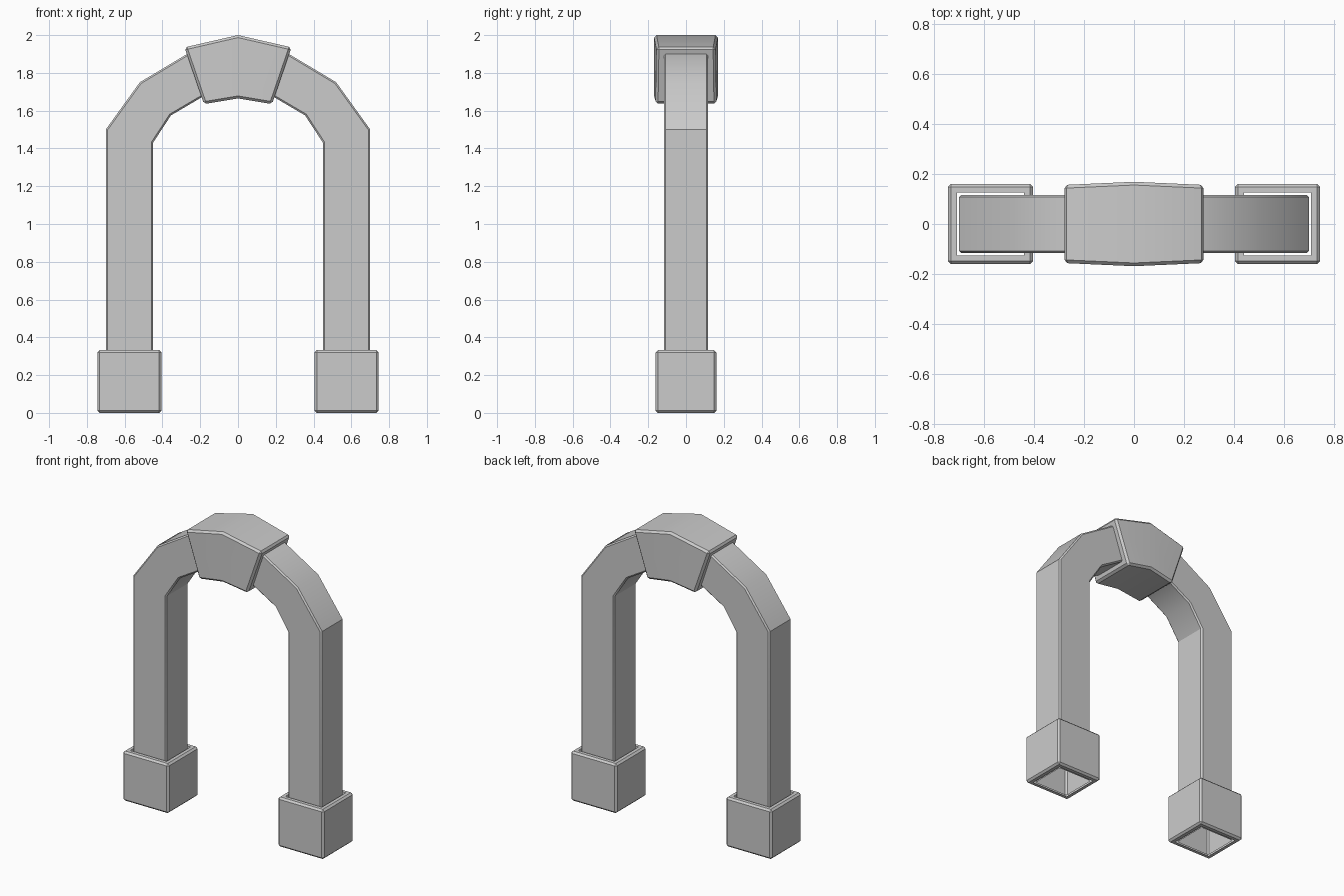
import bpy, bmesh, math
from mathutils import Matrix

if "Cube" in bpy.data.objects:
    bpy.data.objects.remove(bpy.data.objects["Cube"])


def finish(bm, name):
    # Smooth shading below 30 degrees, crisp edges above
    bmesh.ops.recalc_face_normals(bm, faces=bm.faces[:])
    for f in bm.faces:
        f.smooth = True
    for e in bm.edges:
        e.smooth = len(e.link_faces) == 2 and e.calc_face_angle() < math.radians(30)
    mesh = bpy.data.meshes.new(name)
    bm.to_mesh(mesh)
    bm.free()
    obj = bpy.data.objects.new(name, mesh)
    bpy.context.collection.objects.link(obj)
    return obj


def chamfer(bm, width, limit=50):
    bmesh.ops.recalc_face_normals(bm, faces=bm.faces[:])
    edges = [e for e in bm.edges
             if len(e.link_faces) == 2 and e.calc_face_angle() > math.radians(limit)]
    bmesh.ops.bevel(bm, geom=edges, offset=width, offset_type='OFFSET',
                    segments=1, profile=0.5, affect='EDGES')


def mirrored(half):
    # Half profile runs from the outside to x = 0
    return half + [(-x, z) for x, z in reversed(half[:-1])]


def band(name, outer, inner, depth, width, capped):
    # Solid band between two matching curves, depth(x) is half thickness
    bm = bmesh.new()
    rings = []
    for (ox, oz), (ix, iz) in zip(mirrored(outer), mirrored(inner)):
        rings.append([bm.verts.new(p) for p in (
            (ox, -depth(ox), oz), (ox, depth(ox), oz),
            (ix, depth(ix), iz), (ix, -depth(ix), iz))])
    for a, b in zip(rings, rings[1:]):
        for i in range(4):
            j = (i + 1) % 4
            bm.faces.new((a[i], a[j], b[j], b[i]))
    if capped:
        bm.faces.new(rings[0])
        bm.faces.new(rings[-1])
    chamfer(bm, width)
    return finish(bm, name)


# Arch with both legs, open at the bottom
band("arch",
     [(0.70, 0), (0.70, 1.50), (0.52, 1.75), (0.27, 1.90), (0, 1.97)],
     [(0.45, 0), (0.45, 1.43), (0.355, 1.575), (0.185, 1.675), (0, 1.71)],
     lambda x: 0.117, 0.009, False)

# Keystone, slightly thicker in the middle
band("keystone",
     [(0.283, 1.935), (0, 2.0)],
     [(0.18, 1.635), (0, 1.665)],
     lambda x: 0.169 - 0.045 * abs(x), 0.013, True)

# Foot blocks, opened where the legs pass through
for side, label in ((-1, "left"), (1, "right")):
    bm = bmesh.new()
    bmesh.ops.create_cube(bm, size=1, matrix=Matrix.Translation((side * 0.575, 0, 0.166))
                          @ Matrix.Diagonal((0.34, 0.322, 0.332, 1)))
    chamfer(bm, 0.012)
    ends = [f for f in bm.faces if abs(f.normal.z) > 0.9]
    bmesh.ops.inset_individual(bm, faces=ends, thickness=0.033)
    bmesh.ops.delete(bm, geom=ends, context='FACES')
    finish(bm, label + "_foot_block")
